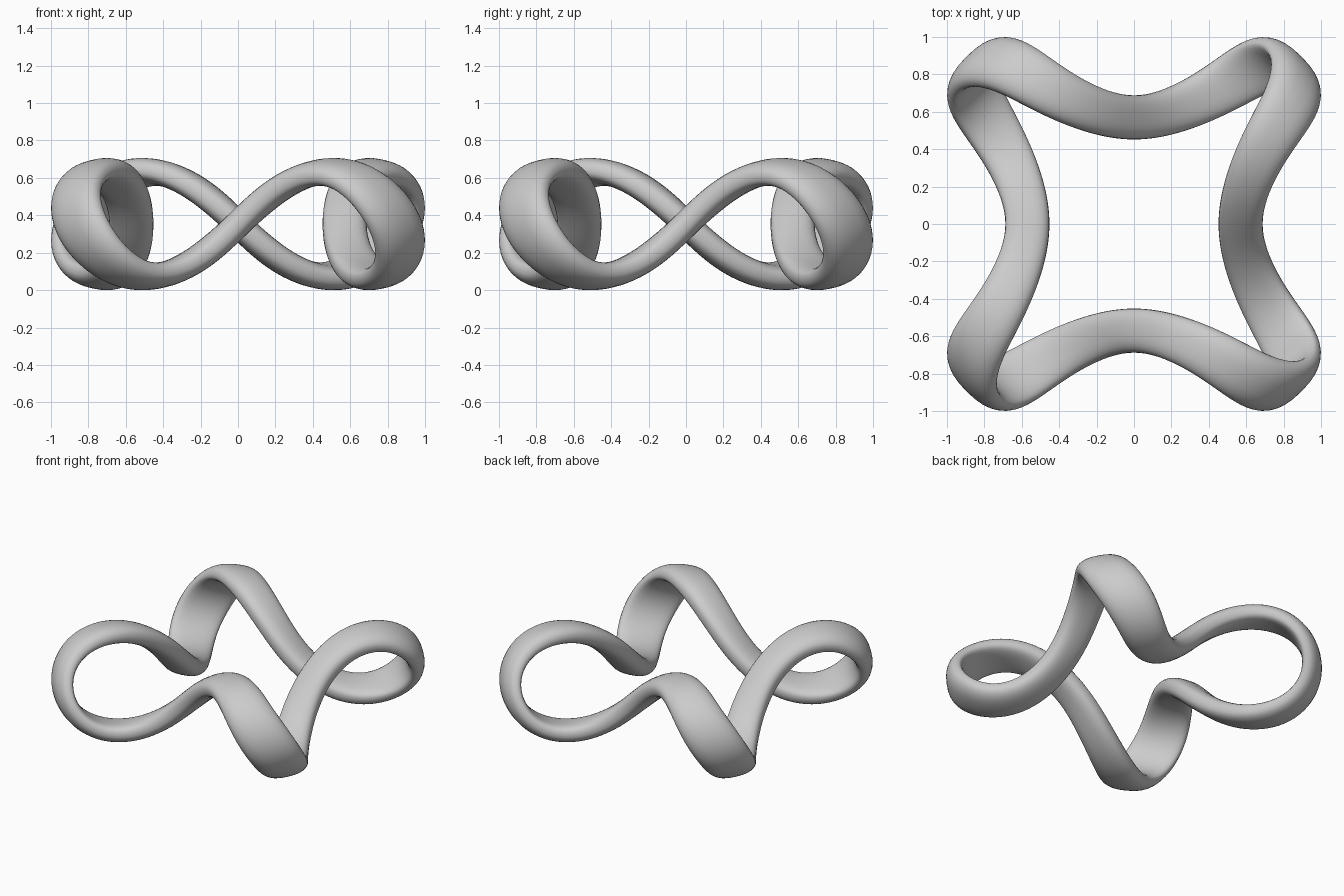
import bpy
import bmesh
from math import sin, cos, pi, radians, copysign
from mathutils import Vector

if "Cube" in bpy.data.objects:
    bpy.data.objects.remove(bpy.data.objects["Cube"])

COILS = 4
RINGS = 288
SIDES = 28
MID_RADIUS, COIL_RADIUS, COIL_HEIGHT = 0.882, 0.312, 0.277
MID_HEIGHT = 0.353
SWAY, SECOND_SWAY = radians(10.5), radians(-2.2)


def outward(phi):
    return Vector((sin(phi), -cos(phi), 0))


def angles(s):
    """Coil angle and angle around the main axis, for s from 0 to 1."""
    psi = pi - 2 * pi * COILS * s
    return psi, 2 * pi * s + SWAY * sin(psi) + SECOND_SWAY * sin(2 * psi)


def centre(s):
    psi, phi = angles(s)
    point = outward(phi) * (MID_RADIUS + COIL_RADIUS * cos(psi))
    point.z = MID_HEIGHT + COIL_HEIGHT * sin(psi)
    return point


def rounded(value, power=0.78):
    return copysign(abs(value) ** power, value)


def section(s):
    """Flattened oval, half a twist in every coil, cupped at the corners."""
    psi, phi = angles(s)
    along = (centre(s + 0.0005) - centre(s - 0.0005)).normalized()
    tilt = psi / 2 + 0.4 * sin(psi)
    thin = outward(phi) * cos(tilt) + Vector((0, 0, sin(tilt)))
    thin = (thin - along * thin.dot(along)).normalized()
    wide = along.cross(thin)
    half_wide = 0.143 + 0.025 * cos(psi)
    half_thin = 0.067 - 0.005 * cos(psi)
    for k in range(SIDES):
        a = 2 * pi * k / SIDES
        cup = cos(tilt) * (0.01 - 0.025 * cos(a) ** 2)
        yield (centre(s) + wide * half_wide * rounded(cos(a))
               + thin * (half_thin * rounded(sin(a)) + cup))


# Sweep the section along the closed coil
bm = bmesh.new()
rings = [[bm.verts.new(p) for p in section(i / RINGS)] for i in range(RINGS)]
for i in range(RINGS):
    a, b = rings[i], rings[(i + 1) % RINGS]
    for k in range(SIDES):
        n = (k + 1) % SIDES
        bm.faces.new((a[k], a[n], b[n], b[k]))
bmesh.ops.recalc_face_normals(bm, faces=bm.faces)

mesh = bpy.data.meshes.new("twisted_ring")
bm.to_mesh(mesh)
bm.free()
ring = bpy.data.objects.new("twisted_ring", mesh)
bpy.context.collection.objects.link(ring)

# Plain grey
grey = bpy.data.materials.new("light_grey")
grey.use_nodes = True
colour = (0.6, 0.6, 0.6, 1)
grey.diffuse_color = colour
grey.node_tree.nodes["Principled BSDF"].inputs["Base Color"].default_value = colour
mesh.materials.append(grey)

bpy.context.view_layer.objects.active = ring
ring.select_set(True)
bpy.ops.object.shade_smooth_by_angle(angle=radians(40))
